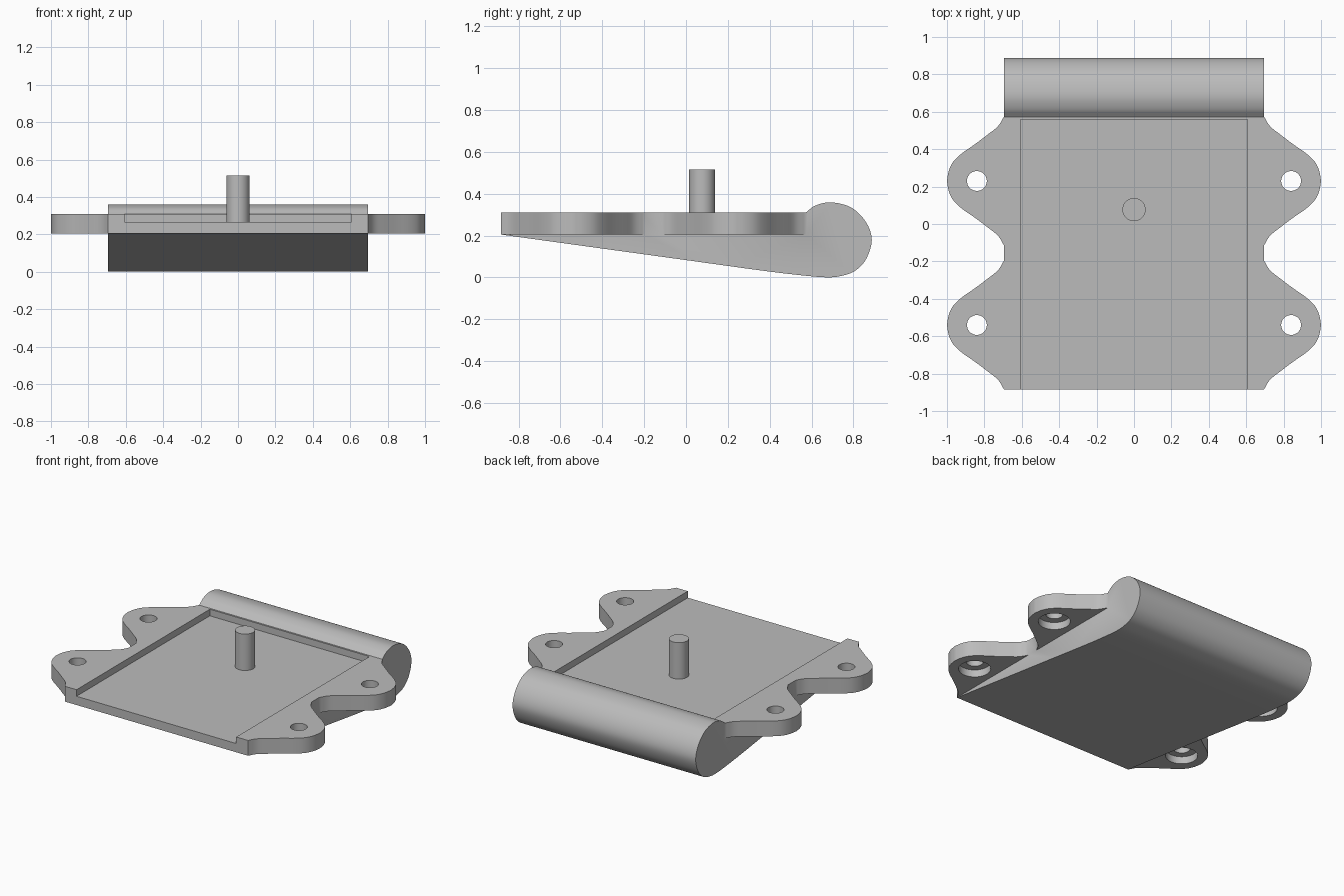
import bpy, bmesh, math
from mathutils import Vector

cube = bpy.data.objects.get("Cube")
if cube:
    bpy.data.objects.remove(cube, do_unlink=True)

grey = bpy.data.materials.new("plain grey")
grey.use_nodes = True
grey.diffuse_color = (0.5, 0.5, 0.5, 1)
grey.node_tree.nodes["Principled BSDF"].inputs["Base Color"].default_value = (0.5, 0.5, 0.5, 1)


def spline(points, steps=6):
    """Smooth curve through 2D points."""
    p = [Vector(q) for q in points]
    p = [2 * p[0] - p[1]] + p + [2 * p[-1] - p[-2]]
    out = []
    for a, b, c, d in zip(p, p[1:], p[2:], p[3:]):
        for i in range(steps):
            t = i / steps
            out.append(0.5 * (2 * b + (c - a) * t + (2 * a - 5 * b + 4 * c - d) * t * t
                              + (3 * b - a - 3 * c + d) * t ** 3))
    return out + [p[-2]]


def extrude(name, corners, offset):
    """Prism from a closed 3D outline."""
    bm = bmesh.new()
    face = bm.faces.new([bm.verts.new(c) for c in corners])
    top = bmesh.ops.extrude_face_region(bm, geom=[face])["geom"]
    bmesh.ops.translate(bm, vec=offset, verts=[g for g in top if isinstance(g, bmesh.types.BMVert)])
    bmesh.ops.recalc_face_normals(bm, faces=bm.faces)
    mesh = bpy.data.meshes.new(name)
    bm.to_mesh(mesh)
    bm.free()
    mesh.materials.append(grey)
    obj = bpy.data.objects.new(name, mesh)
    bpy.context.collection.objects.link(obj)
    return obj


def cylinder(name, x, y, r, z0, z1, sides=48):
    ring = [(x + r * math.cos(2 * math.pi * i / sides),
             y + r * math.sin(2 * math.pi * i / sides), z0) for i in range(sides)]
    return extrude(name, ring, (0, 0, z1 - z0))


def combine(target, tool, operation):
    mod = target.modifiers.new(tool.name, "BOOLEAN")
    mod.operation, mod.object, mod.solver = operation, tool, "EXACT"
    tool.hide_render = True
    bpy.context.view_layer.objects.active = target
    bpy.ops.object.modifier_apply(modifier=mod.name)
    bpy.data.objects.remove(tool, do_unlink=True)


HALF, FRONT, LOW, HIGH = 0.695, -0.885, 0.205, 0.31
LUGS = (-0.54, 0.23)

# Wedge body with a rounded back roll
roll = spline([(0.0, 0.083), (0.325, 0.038), (0.5, 0.016), (0.66, 0.001), (0.74, 0.007), (0.81, 0.033),
               (0.862, 0.09), (0.888, 0.18), (0.86, 0.265), (0.79, 0.334), (0.694, 0.359),
               (0.62, 0.344), (0.572, 0.31)])
side = [Vector((FRONT, LOW))] + roll + [Vector((0.55, 0.29)), Vector((FRONT, 0.29))]
body = extrude("tray_body", [(-HALF, p.x, p.y) for p in side], (2 * HALF, 0, 0))

# Mounting plate with two wavy lugs per side
half_lug = spline([(HALF, 0.345), (0.727, 0.293), (0.78, 0.25), (0.85, 0.197), (0.92, 0.148),
                   (0.965, 0.105), (0.99, 0.055), (1.0, 0)], 4)
edge = []
for cy in LUGS:
    edge += [(p.x, cy - p.y) for p in half_lug]
    edge += [(p.x, cy + p.y) for p in reversed(half_lug[:-1])]
outline = edge + [(-x, y) for x, y in reversed(edge)]
plate = extrude("mounting_plate", [(x, y, LOW) for x, y in outline], (0, 0, HIGH - LOW))
combine(body, plate, "UNION")

# Shallow tray recess, open at the front
FLOOR = 0.265
recess = extrude("recess_cutter", [(-0.606, -1, FLOOR), (0.606, -1, FLOOR), (0.606, 0.56, FLOOR),
                                   (-0.606, 0.56, FLOOR)], (0, 0, 0.2))
combine(body, recess, "DIFFERENCE")

# Screw holes, counterbored from below
for sx in (-1, 1):
    for cy in LUGS:
        combine(body, cylinder("hole_cutter", sx * 0.84, cy, 0.053, 0.1, 0.4), "DIFFERENCE")
        combine(body, cylinder("counterbore_cutter", sx * 0.84, cy, 0.1, 0.1, 0.255), "DIFFERENCE")

# Upright post
post = cylinder("post", 0, 0.077, 0.062, FLOOR - 0.01, 0.515)

for obj in (body, post):
    bpy.ops.object.select_all(action="DESELECT")
    obj.select_set(True)
    bpy.context.view_layer.objects.active = obj
    bpy.ops.object.shade_smooth_by_angle(angle=math.radians(30))
